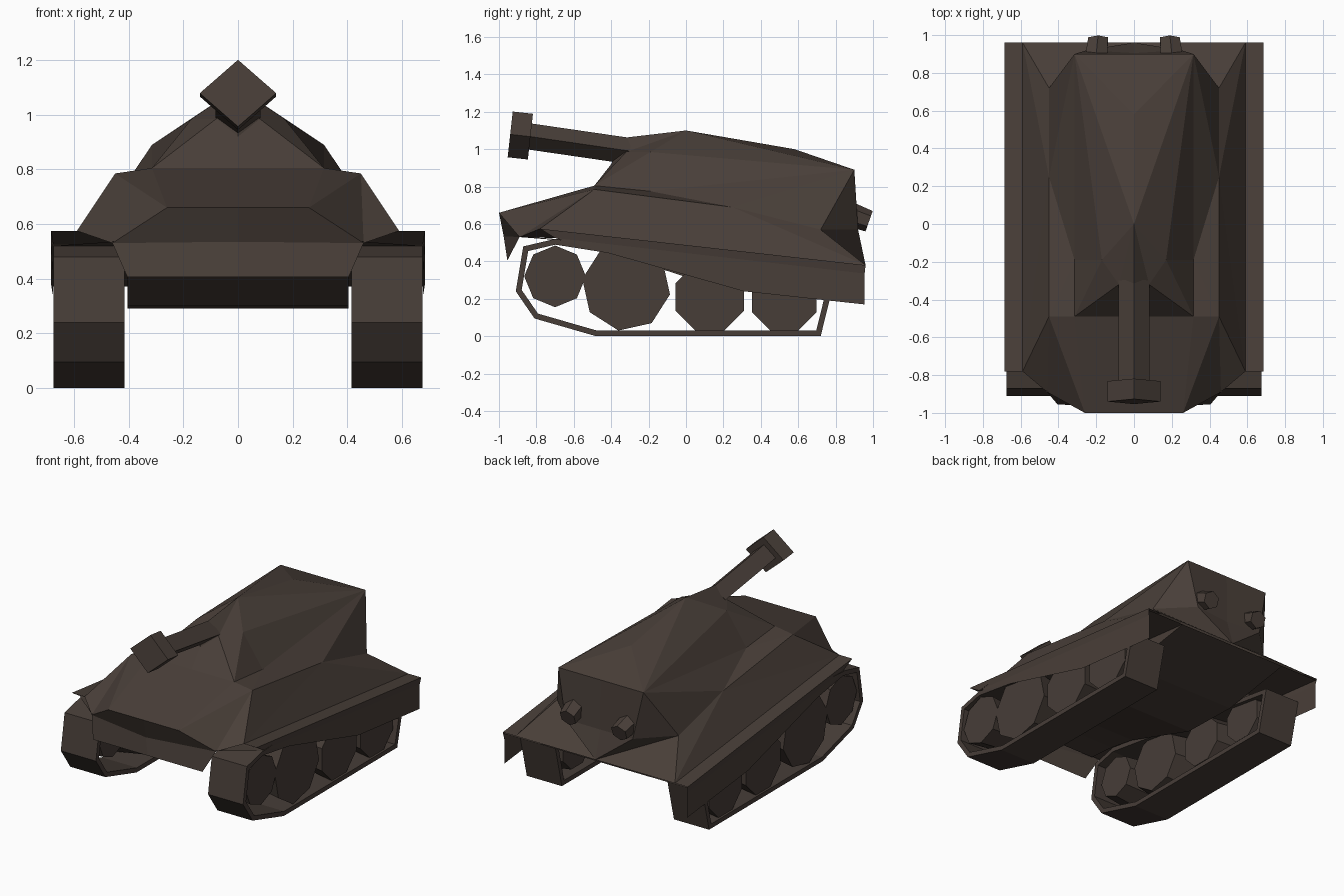
import bpy, bmesh, math
from mathutils import Vector

if "Cube" in bpy.data.objects:
    bpy.data.objects.remove(bpy.data.objects["Cube"])


def material(name, rgb):
    m = bpy.data.materials.new(name)
    m.diffuse_color = (*rgb, 1)
    m.use_nodes = True
    m.node_tree.nodes["Principled BSDF"].inputs["Base Color"].default_value = m.diffuse_color
    return m


PAINT = material("brown_paint", (0.066, 0.049, 0.040))
GEAR = material("dark_brown_running_gear", (0.063, 0.047, 0.039))


def make(name, verts, faces, mat, mirror=True):
    bm = bmesh.new()
    vs = [bm.verts.new(v) for v in verts]
    for f in faces:
        bm.faces.new([vs[i] for i in f])
    bmesh.ops.recalc_face_normals(bm, faces=bm.faces)
    me = bpy.data.meshes.new(name)
    bm.to_mesh(me)
    bm.free()
    me.materials.append(mat)
    ob = bpy.data.objects.new(name, me)
    bpy.context.collection.objects.link(ob)
    if mirror:
        mod = ob.modifiers.new("mirror", "MIRROR")
        mod.merge_threshold = 0.0005
    return ob


def plates(name, faces, mat=PAINT):
    """Half-body of named corner points; faces are words."""
    words = [f.split() for f in faces]
    used = sorted({w for f in words for w in f})
    make(name, [P[w] for w in used], [[used.index(w) for w in f] for f in words], mat)


def prism(name, a, b, hw, hh, n, rot=0, taper=1, mat=PAINT, mirror=True):
    """n-sided prism from point a to point b."""
    a, b = Vector(a), Vector(b)
    axis = (b - a).normalized()
    u = Vector((0, 1, 0)) if abs(axis.x) > 0.9 else Vector((1, 0, 0))
    w = axis.cross(u)
    verts = []
    for c, s in ((a, 1), (b, taper)):
        for i in range(n):
            t = math.radians(rot) + 2 * math.pi * i / n
            verts.append(c + u * hw * s * math.cos(t) + w * hh * s * math.sin(t))
    faces = [(i, (i + 1) % n, n + (i + 1) % n, n + i) for i in range(n)]
    faces += [tuple(range(n))[::-1], tuple(range(n, 2 * n))]
    return make(name, verts, faces, mat, mirror)


# Corner points of the armour, right half (suffix 0 = on the centre line)
P = dict(
    n0=(0, -1, .66), n=(.26, -1, .66), c0=(0, -.975, .535), c=(.46, -.89, .53),
    l0=(0, -.955, .405), l=(.405, -.955, .405), f=(.59, -.78, .575),
    t0=(0, -.49, .805), s=(.315, -.49, .805), t=(.45, -.49, .785),
    p=(.315, -.19, .775), m=(.45, .25, .69), k=(.45, .72, .57),
    r=(.59, .96, .38), r0=(0, .96, .38), q0=(0, .905, .56), q=(.25, .92, .57),
    e=(.315, .9, .89), e0=(0, .9, .89), a0=(0, 0, 1.1), b0=(0, .58, 1.0),
    g0=(0, -.34, 1.06), h0=(0, -.4, .92), w=(.08, -.32, .985), d=(.17, -.19, .985),
)

# Nose and sloped hull sides
plates("upper_hull", [
    "n0 n s t0", "n t s", "n c t", "c f t", "n0 c0 c n", "c0 l0 l c",
    "f m t", "f r m", "r k m", "q0 q r0", "q k r0", "k r r0"])

# Faceted casemate with concave rear
plates("casemate", [
    "t0 s w h0", "s d w", "h0 w g0", "g0 w a0", "w d a0", "a0 d e", "a0 e b0",
    "b0 e e0", "d s p", "d p e", "s t p", "p t m", "p m e", "m k e", "k q e",
    "e q q0 e0"])

# Fender with lip and hanging skirt
P.update(
    h1=(.685, -.78, .575), h2=(.685, .96, .38), i1=(.677, -.70, .525),
    i2=(.677, .955, .335), j1=(.677, .31, .24), j2=(.677, .955, .17),
    o1=(.405, -.70, .525))
plates("fender_skirt", ["f h1 h2 r", "h1 h2 i2 i1", "i1 i2 j2 j1", "c f h1 i1 o1"])

# Belly between the tracks, with the sponson floor
line = [(-.89, .53), (-.70, .515), (-.5, .48), (.05, .30), (.45, .29), (.955, .37)]
verts, faces = [], []
for y, z in line:
    top = max(z, .565 - (y + .78) * .195 / 1.74)
    x_out = .46 if y < -.8 else .68
    if y < -.6:
        top = z + .005
    verts += [(0, y, z), (.405, y, z), (.405, y, top), (x_out, y, top)]
for i in range(len(line) - 1):
    for j in range(3):
        v = i * 4 + j
        faces.append((v, v + 1, v + 5, v + 4))
make("belly", verts, faces, PAINT)

# Gun barrel and diamond muzzle block
prism("gun_barrel", (0, -.30, .990), (0, -.85, 1.070), .082, .07, 4, mirror=False)
prism("muzzle_block", (0, -.832, 1.067), (0, -.94, 1.079), .14, .123, 4, mirror=False)

# Exhaust stubs
prism("exhaust", (.2, .88, .65), (.19, .979, .615), .068, .066, 6, 30, .88)

# Track loops: outline swept across the track width
outer = [(-.70, .52), (-.87, .48), (-.91, .24), (-.81, .095), (-.48, .0),
         (.72, .0), (.79, .285)]
n = len(outer)
inner = []
for i in range(n):
    p0, p, p1 = (Vector(outer[j % n]) for j in (i - 1, i, i + 1))
    d0, d1 = (p - p0).normalized(), (p1 - p).normalized()
    n0, n1 = Vector((-d0.y, d0.x)), Vector((-d1.y, d1.x))
    inner.append(p + (n0 + n1) * 0.03 / (1 + n0.dot(n1)))
verts = [(x, v[0], v[1]) for ring in (outer, inner) for x in (.415, .675) for v in ring]
faces = []
for i in range(n):
    j = (i + 1) % n
    for g, h in ((0, 1), (1, 3), (3, 2), (2, 0)):
        faces.append((g * n + i, g * n + j, h * n + j, h * n + i))
make("track", verts, faces, GEAR)

# Road wheels, narrower on the inner side: y, z, radius, rotation
for y, z, r, rot in [(-.70, .32, .165, 0), (-.32, .265, .238, 10),
                     (.127, .21, .197, 22.5), (.525, .20, .187, 22.5)]:
    prism("road_wheel", (.66, y, z), (.44, y, z), r, r, 8, rot, .85, mat=GEAR)
